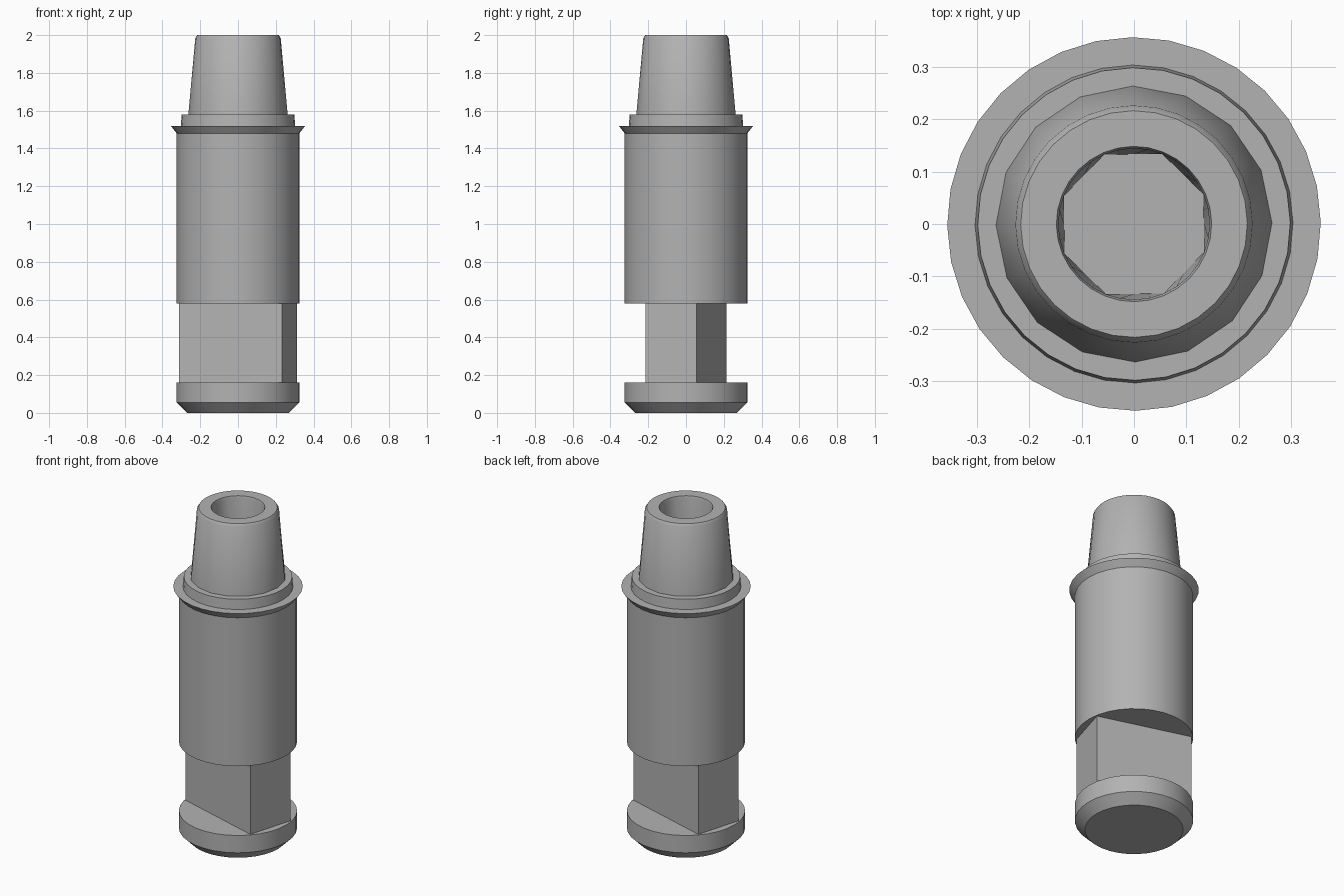
import bpy
import math

cube = bpy.data.objects.get("Cube")
if cube:
    bpy.data.objects.remove(cube, do_unlink=True)

steel = bpy.data.materials.new("satin grey")
steel.use_nodes = True
GREY = (0.45, 0.45, 0.45, 1)
steel.diffuse_color = GREY
steel.node_tree.nodes["Principled BSDF"].inputs["Base Color"].default_value = GREY

STEPS = 32
PHASE = math.radians(23)


def add_part(name, verts, faces):
    mesh = bpy.data.meshes.new(name)
    mesh.from_pydata(verts, [], faces)
    mesh.materials.append(steel)
    obj = bpy.data.objects.new(name, mesh)
    bpy.context.collection.objects.link(obj)
    bpy.ops.object.select_all(action="DESELECT")
    obj.select_set(True)
    bpy.context.view_layer.objects.active = obj
    bpy.ops.object.shade_smooth_by_angle(angle=math.radians(30))
    return obj


def ring(radius, z, sides=STEPS):
    """One loop of points lying on a regular polygon with the given corners."""
    step = math.tau / sides
    points = []
    for i in range(STEPS):
        a = i * math.tau / STEPS
        r = radius * math.cos(step / 2) / math.cos(a % step - step / 2)
        points.append((r * math.cos(a + PHASE), r * math.sin(a + PHASE), z))
    return points


def lathe(name, profile):
    """Stack rings from the bottom cap, up the outside, to the last cap."""
    verts = [p for row in profile for p in ring(*row)]
    faces = [list(range(STEPS))[::-1]]
    for k in range(len(profile) - 1):
        for i in range(STEPS):
            j = (i + 1) % STEPS
            a, b = k * STEPS, (k + 1) * STEPS
            faces.append((a + i, a + j, b + j, b + i))
    last = (len(profile) - 1) * STEPS
    faces.append(list(range(last, last + STEPS)))
    return add_part(name, verts, faces)


# Chamfered disc at the foot
lathe("foot_disc", [(0.27, 0), (0.325, 0.055), (0.325, 0.16)])

# Narrow neck with two wrench flats, turned a little about the axis
corners = [math.radians(t) for t in (-42.7, 10.1, 137.3, 190.1)]
neck = [(0.317 * math.cos(t), 0.317 * math.sin(t), z)
        for z in (0.155, 0.585) for t in corners]
sides = [(i, (i + 1) % 4, (i + 1) % 4 + 4, i + 4) for i in range(4)]
add_part("flat_neck", neck, sides + [(3, 2, 1, 0), (4, 5, 6, 7)])

# Cylinder, flared flange, collar, tapered nose and its blind bore
lathe("body_and_nose", [
    (0.325, 0.58), (0.325, 1.48),
    (0.356, 1.52), (0.303, 1.52),
    (0.298, 1.58), (0.263, 1.58, 16),
    (0.226, 1.985), (0.216, 2.0),
    (0.148, 2.0), (0.144, 1.985),
    (0.144, 1.5, 8),
])
